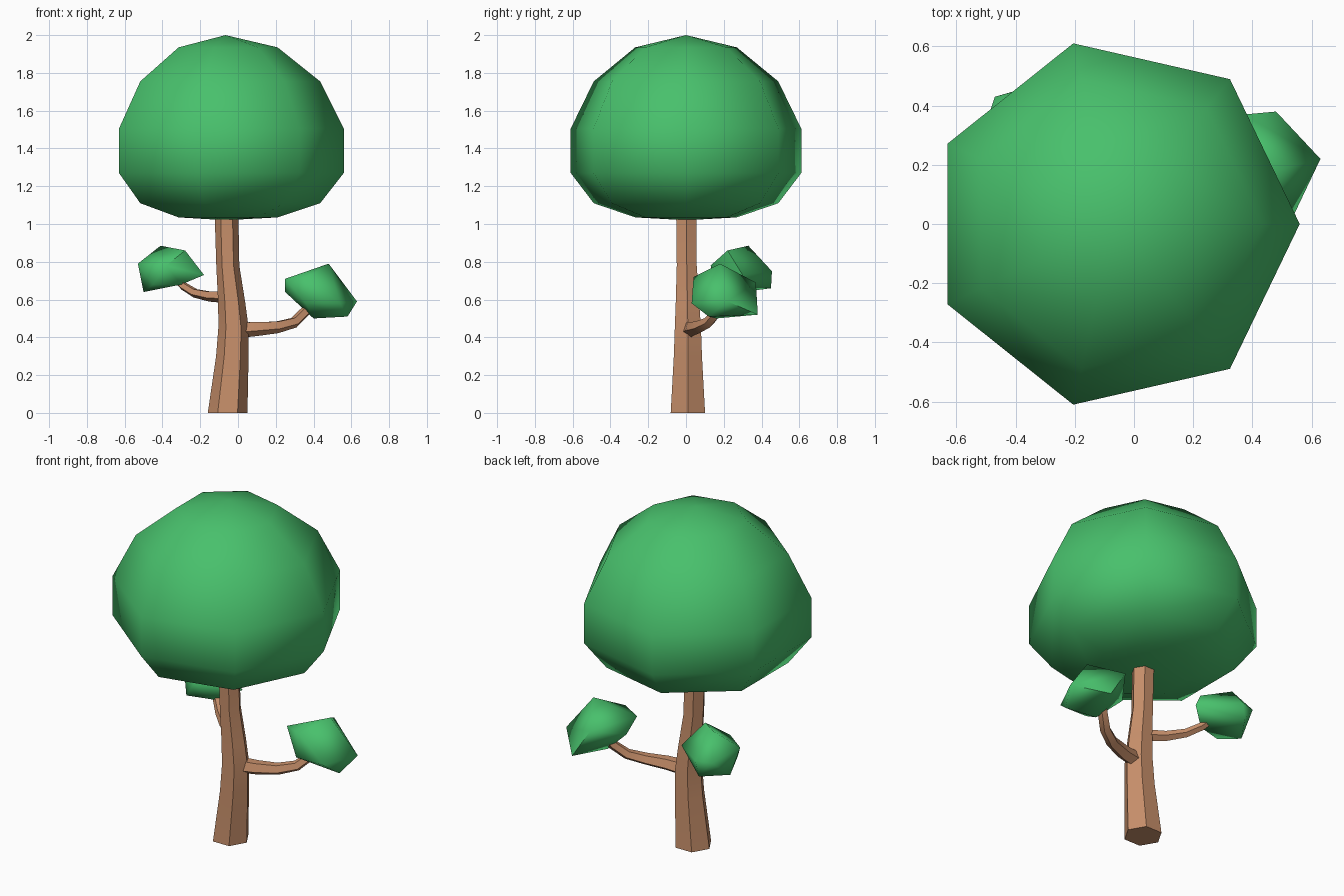
import bpy, bmesh, math
from mathutils import Vector

if "Cube" in bpy.data.objects:
    bpy.data.objects.remove(bpy.data.objects["Cube"], do_unlink=True)


def material(name, colour):
    mat = bpy.data.materials.new(name)
    mat.use_nodes = True
    mat.diffuse_color = colour
    bsdf = mat.node_tree.nodes["Principled BSDF"]
    bsdf.inputs["Base Color"].default_value = colour
    bsdf.inputs["Roughness"].default_value = 0.9
    return mat


leaf = material("leaf_green", (0.065, 0.53, 0.15, 1))
bark = material("bark_brown", (0.57, 0.275, 0.145, 1))


def finish(name, bm, mat, angle):
    bmesh.ops.recalc_face_normals(bm, faces=bm.faces[:])
    mesh = bpy.data.meshes.new(name)
    bm.to_mesh(mesh)
    bm.free()
    mesh.materials.append(mat)
    obj = bpy.data.objects.new(name, mesh)
    bpy.context.collection.objects.link(obj)
    bpy.ops.object.select_all(action="DESELECT")
    obj.select_set(True)
    bpy.context.view_layer.objects.active = obj
    bpy.ops.object.shade_smooth_by_angle(angle=math.radians(angle))
    return obj


def ring(bm, centre, u, v, radius, sides):
    turns = [2 * math.pi * i / sides for i in range(sides)]
    return [bm.verts.new(centre + radius * (math.cos(t) * u + math.sin(t) * v)) for t in turns]


def bridge(bm, a, b):
    n = len(a)
    for i in range(n):
        bm.faces.new((a[i], a[(i + 1) % n], b[(i + 1) % n], b[i]))


def limb(name, path, sides, level=False):
    """Tapered tube through (x, y, z, radius) points; level keeps rings horizontal."""
    bm = bmesh.new()
    pts = [Vector(p[:3]) for p in path]
    rings = []
    for i, p in enumerate(path):
        u, v = Vector((1, 0, 0)), Vector((0, 1, 0))
        if not level:
            tangent = (pts[min(i + 1, len(pts) - 1)] - pts[max(i - 1, 0)]).normalized()
            v = Vector((0, 0, 1)).cross(tangent).normalized()
            u = v.cross(tangent)
        rings.append(ring(bm, pts[i], u, v, p[3], sides))
    for a, b in zip(rings, rings[1:]):
        bridge(bm, a, b)
    bm.faces.new(rings[0])
    bm.faces.new(rings[-1])
    return finish(name, bm, bark, 35)


def leaf_clump(name, points):
    bm = bmesh.new()
    for p in points:
        bm.verts.new(p)
    bmesh.ops.convex_hull(bm, input=bm.verts[:])
    return finish(name, bm, leaf, 75)


# Crown: seven-sided dome, rounder on top than below
bm = bmesh.new()
profile = [(0.276, 1.035), (0.501, 1.11), (0.626, 1.27),
           (0.626, 1.505), (0.501, 1.755), (0.276, 1.935)]
centre_x = -0.066
rings = [ring(bm, Vector((centre_x, 0, z)), Vector((1, 0, 0)), Vector((0, 1, 0)), r, 7)
         for r, z in profile]
for a, b in zip(rings, rings[1:]):
    bridge(bm, a, b)
for edge_ring, z in ((rings[0], 1.02), (rings[-1], 2.0)):
    pole = bm.verts.new((centre_x, 0, z))
    for i in range(7):
        bm.faces.new((edge_ring[i], edge_ring[(i + 1) % 7], pole))
finish("crown", bm, leaf, 180)

# Trunk: six-sided and gently bent
limb("trunk", [(-0.055, 0.01, 0, 0.105), (-0.03, 0.01, 0.3, 0.086),
               (-0.024, 0.01, 0.45, 0.08), (-0.033, 0.008, 0.58, 0.072),
               (-0.054, 0.004, 0.78, 0.061), (-0.062, 0.002, 1.1, 0.063)], 6, level=True)

# Branches
limb("left_branch", [(-0.02, 0.02, 0.44, 0.046), (0.1, 0.035, 0.448, 0.041),
                     (0.21, 0.07, 0.456, 0.034), (0.3, 0.12, 0.48, 0.03),
                     (0.36, 0.17, 0.54, 0.028), (0.4, 0.2, 0.6, 0.026)], 5)
limb("right_branch", [(-0.06, 0.03, 0.615, 0.034), (-0.15, 0.09, 0.618, 0.029),
                      (-0.23, 0.16, 0.635, 0.025), (-0.29, 0.22, 0.672, 0.023),
                      (-0.35, 0.27, 0.74, 0.022)], 5)

# Small leaf clumps at the branch ends
leaf_clump("left_leaf_clump", [
    (0.48, 0.18, 0.79), (0.63, 0.22, 0.59), (0.58, 0.12, 0.51), (0.25, 0.1, 0.71),
    (0.25, 0.2, 0.64), (0.4, 0.16, 0.5), (0.54, 0.03, 0.58), (0.37, 0.04, 0.72),
    (0.37, 0.37, 0.69), (0.48, 0.38, 0.52), (0.36, 0.03, 0.58)])
leaf_clump("right_leaf_clump", [
    (-0.41, 0.33, 0.885), (-0.28, 0.22, 0.86), (-0.18, 0.3, 0.73), (-0.53, 0.25, 0.79),
    (-0.5, 0.3, 0.64), (-0.47, 0.43, 0.75), (-0.38, 0.455, 0.75), (-0.4, 0.45, 0.66),
    (-0.38, 0.13, 0.78), (-0.3, 0.2, 0.68), (-0.45, 0.16, 0.68)])
